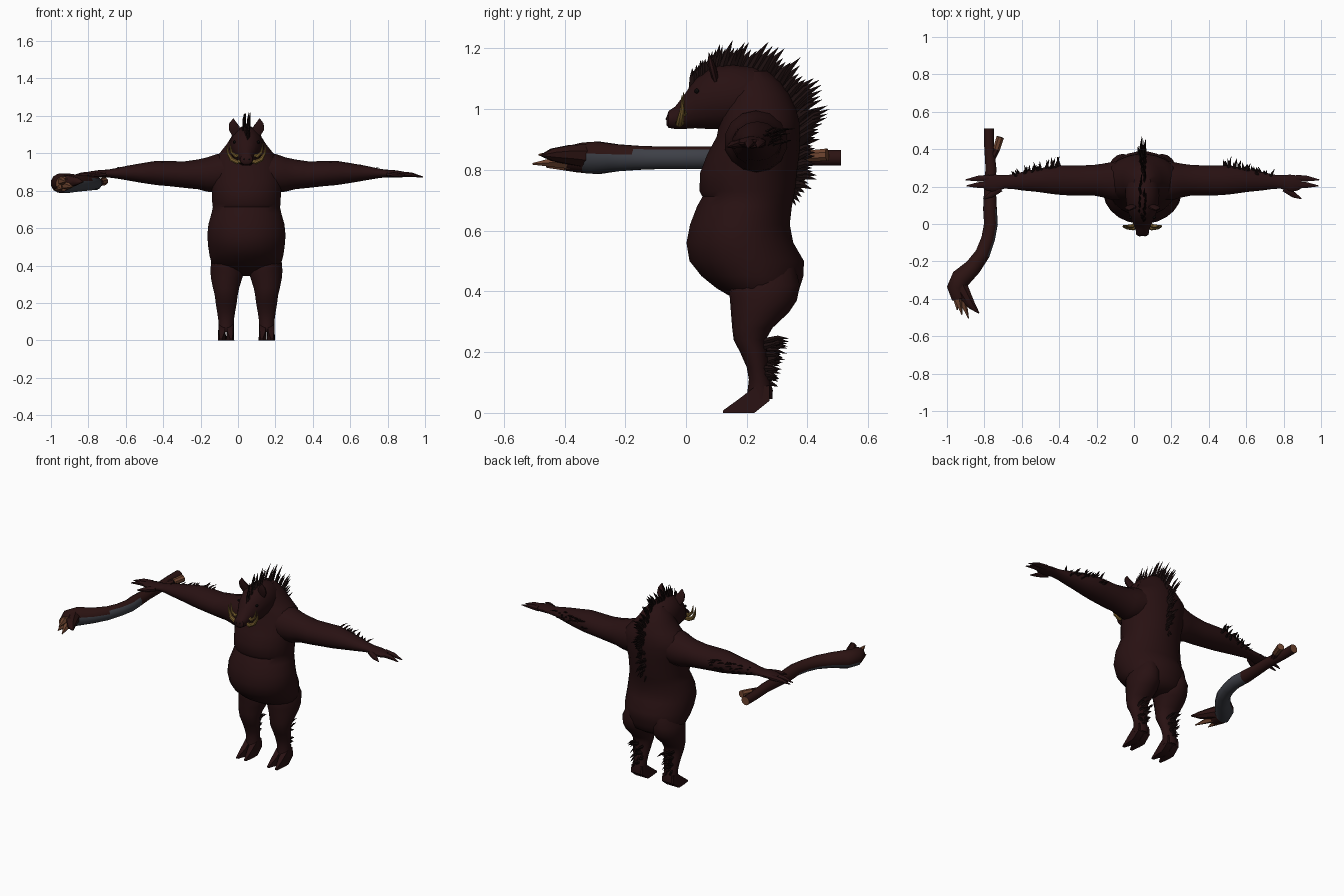
import bpy, bmesh, math, random
from mathutils import Vector as V

random.seed(4)
CX = 0.045  # creature's centre line


def material(name, rgb):
    m = bpy.data.materials.new(name)
    m.diffuse_color = (*rgb, 1)
    return m


HIDE = material("dark_hide", (0.021, 0.0055, 0.006))
HAIR = material("black_hair", (0.010, 0.004, 0.004))
TUSK = material("yellow_ivory", (0.21, 0.125, 0.03))
BARK = material("brown_bark", (0.025, 0.0065, 0.006))
IRON = material("grey_iron", (0.047, 0.050, 0.062))
WOOD = material("raw_wood", (0.16, 0.06, 0.03))
EYE = material("black_eye", (0.004, 0.003, 0.003))


def finish(name, bm, mats):
    bmesh.ops.recalc_face_normals(bm, faces=bm.faces)
    me = bpy.data.meshes.new(name)
    bm.to_mesh(me)
    bm.free()
    for m in mats:
        me.materials.append(m)
    ob = bpy.data.objects.new(name, me)
    bpy.context.collection.objects.link(ob)
    return ob


def ring(c, u, v, n):
    c, u, v = V(c), V(u), V(v)
    return [c + u * math.cos(a) + v * math.sin(a)
            for a in (2 * math.pi * (i + 0.5) / n for i in range(n))]


def loft(name, rings, mats):
    bm = bmesh.new()
    rows = [[bm.verts.new(p) for p in r] for r in rings]
    n = len(rows[0])
    for a, b in zip(rows, rows[1:]):
        for i in range(n):
            j = (i + 1) % n
            bm.faces.new((a[i], a[j], b[j], b[i]))
    bm.faces.new(rows[0])
    bm.faces.new(rows[-1])
    return finish(name, bm, mats)


def tube(name, pts, radii, mats, n=8, flat=1.0, up=(0, 0, 1)):
    """Tapered tube; flat scales its thickness along the up direction."""
    pts, rings = [V(p) for p in pts], []
    for i, p in enumerate(pts):
        d = (pts[min(i + 1, len(pts) - 1)] - pts[max(i - 1, 0)]).normalized()
        u = d.cross(V(up)).normalized()
        rings.append(ring(p, u * radii[i], u.cross(d) * radii[i] * flat, n))
    return loft(name, rings, mats)


def upright(name, rows, x=CX, n=18):
    """Rows of z, front y, back y, left x, right x."""
    return loft(name, [ring((x + (l + r) / 2, (f + b) / 2, z), ((r - l) / 2, 0, 0),
                            (0, (b - f) / 2, 0), n) for z, f, b, l, r in rows], [HIDE])


def tufts(name, spikes):
    """Bent flat locks of hair: base, tip, half-width vector, thickness vector."""
    bm = bmesh.new()
    for base, tip, w, t in spikes:
        base, tip, w, t = V(base), V(tip), V(w), V(t)
        mid = base.lerp(tip, 0.55) + V((0, 0, 0.08)) * (tip - base).length
        lo = [bm.verts.new(base + o) for o in (w, t, -w, -t)]
        hi = [bm.verts.new(mid + o * 0.65) for o in (w, t, -w, -t)]
        end = bm.verts.new(tip)
        for i in range(4):
            j = (i + 1) % 4
            bm.faces.new((lo[i], lo[j], hi[j], hi[i]))
            bm.faces.new((hi[i], hi[j], end))
    return finish(name, bm, [HAIR])


# Torso with sagging chest and heavy belly
torso = [(.345, .22, .32, .07), (.375, .16, .365, .15), (.41, .10, .375, .187),
         (.45, .05, .388, .198), (.50, .01, .39, .206), (.56, .0, .355, .211),
         (.62, .012, .343, .205), (.68, .035, .35, .188), (.712, .053, .356, .181),
         (.73, .043, .36, .184), (.79, .045, .366, .186), (.85, .068, .374, .195),
         (.91, .10, .376, .20), (.96, .11, .374, .19), (1.0, .12, .363, .145),
         (1.05, .13, .34, .105), (1.09, .14, .31, .08), (1.125, .16, .27, .045)]
upright("torso", [(z, f, b, -w, w) for z, f, b, w in torso], n=24)

# Boar head running forward to the snout: y, bottom, top, half-width
head = [(-.064, .947, .975, .022), (-.057, .938, .995, .034), (-.035, .934, 1.01, .036),
        (-.005, .934, 1.05, .046), (.03, .936, 1.10, .066), (.09, .932, 1.142, .085),
        (.15, .935, 1.148, .092), (.22, .94, 1.14, .09), (.29, .96, 1.10, .06)]
loft("head", [ring((CX, y, (b + t) / 2), (w, 0, 0), (0, 0, (t - b) / 2), 16)
              for y, b, t, w in head], [HIDE])

for s, side in ((1, "left"), (-1, "right")):
    def X(d):
        return CX + s * d

    # Ears, eyes and nostrils
    tube(side + "_ear", [(X(.045), .10, 1.09), (X(.066), .088, 1.135), (X(.072), .08, 1.16),
                         (X(.07), .075, 1.186)], [.026, .032, .022, .002], [HIDE], 8, .4, (0, 1, 0))
    for part, c, r in (("eye", (X(.064), .035, 1.06), .008),
                       ("nostril", (X(.014), -.061, .968), .006)):
        bm = bmesh.new()
        bmesh.ops.create_uvsphere(bm, u_segments=8, v_segments=6, radius=r)
        bmesh.ops.translate(bm, verts=bm.verts, vec=c)
        finish(side + "_" + part, bm, [EYE])

    # Two tusks per side
    tube(side + "_lower_tusk", [(X(.022), -.012, .96), (X(.05), -.022, .953), (X(.08), -.018, .968),
                                (X(.098), -.012, 1.0), (X(.105), -.014, 1.045)],
         [.011, .013, .012, .008, .001], [TUSK], 8, 1, (0, 1, 0))
    tube(side + "_upper_tusk", [(X(.03), .0, .99), (X(.058), -.012, .985), (X(.08), -.012, 1.005),
                                (X(.09), -.008, 1.055)], [.010, .011, .008, .001],
         [TUSK], 8, 1, (0, 1, 0))

    # Arm: offset, front y, back y, bottom z, top z
    arm = [(.08, .13, .34, .81, 1.0), (.16, .125, .335, .79, .995), (.21, .14, .325, .795, .978),
           (.26, .15, .318, .808, .967), (.33, .15, .315, .815, .957), (.42, .152, .315, .825, .958),
           (.48, .158, .312, .83, .96), (.56, .17, .297, .842, .947), (.64, .178, .28, .856, .933),
           (.70, .187, .265, .866, .92), (.74, .188, .262, .871, .913), (.79, .17, .265, .871, .91),
           (.83, .178, .26, .871, .904), (.85, .19, .25, .875, .90)]
    loft(side + "_arm", [ring((X(d), (f + b) / 2, (lo + hi) / 2), (0, (b - f) / 2, 0),
                              (0, 0, (hi - lo) / 2), 14) for d, f, b, lo, hi in arm], [HIDE])

    # Clawed fingers and thumb
    for k, path in enumerate([[(.82, .245, .888), (.88, .243, .886), (.945, .236, .874)],
                              [(.82, .21, .888), (.88, .208, .886), (.94, .204, .872)],
                              [(.76, .19, .888), (.81, .155, .883), (.85, .135, .876)]]):
        tube(f"{side}_finger_{k + 1}", [(X(d), y, z) for d, y, z in path], [.02, .016, .003], [HIDE], 8, .8)

    # Leg: z, front y, back y, inner and outer offset
    leg = [(.045, .20, .284, .066, .152), (.075, .203, .286, .067, .15), (.11, .207, .275, .066, .151),
           (.15, .20, .268, .06, .157), (.20, .178, .268, .051, .165), (.24, .157, .262, .046, .17),
           (.28, .152, .285, .038, .18), (.33, .148, .338, .022, .19), (.37, .145, .365, .008, .194),
           (.42, .14, .375, .02, .19), (.48, .16, .36, .04, .16)]
    upright(side + "_leg", [(z, f, b, *sorted((s * i, s * o))) for z, f, b, i, o in leg])

    # Cloven hoof: two wedge toes
    for k, dx in enumerate((.087, .131)):
        rings = []
        for y, lo, hi, w, off in ((.275, .04, .09, .02, 0), (.225, 0, .085, .022, 0),
                                  (.18, 0, .05, .021, 0), (.122, 0, .008, .008, (k - .5) * .012)):
            x = X(dx + off)
            rings.append([(x - w, y, lo), (x + w, y, lo), (x + w * .75, y, hi), (x - w * .75, y, hi)])
        loft(f"{side}_toe_{k + 1}", rings, [HIDE])

    # Hair on the back of the forearm and shin
    locks = []
    for i in range(26):
        f = i / 25
        d, z = .44 + .24 * f, .895 + random.uniform(-.025, .03)
        out = (.075 - .025 * f) * random.uniform(.6, 1)
        y = .298 - .05 * f
        locks.append(((X(d), y, z), (X(d + random.uniform(-.03, .03)), y + out, z + .015),
                      (.010, 0, 0), (0, 0, .005)))
    tufts(side + "_forearm_hair", locks)
    locks = []
    for i in range(24):
        f = i / 23
        z, x = .10 + .135 * f, X(.108 + random.uniform(-.032, .032))
        out = (.045 + .04 * f) * random.uniform(.6, 1)
        locks.append(((x, .255, z), (x, .26 + out, z + random.uniform(-.015, .012)),
                      (0, 0, .011), (.005, 0, 0)))
    tufts(side + "_shin_hair", locks)

# Spiky mane from brow to lower back: base y, z, tip y, z
keys = [(.02, 1.07, .02, 1.14), (.06, 1.10, .06, 1.185), (.10, 1.12, .13, 1.225), (.16, 1.125, .22, 1.24),
        (.25, 1.10, .33, 1.21), (.31, 1.05, .40, 1.16), (.34, .99, .45, 1.075), (.355, .93, .475, 1.0),
        (.36, .88, .45, .92), (.355, .82, .43, .84), (.345, .77, .435, .765), (.34, .72, .37, .67)]
locks = []
for i in range(64):
    f = i / 63 * (len(keys) - 1.001)
    a, b, t = keys[int(f)], keys[int(f) + 1], f % 1
    by, bz, ty, tz = (p + (q - p) * t for p, q in zip(a, b))
    along = V((0, b[0] - a[0], b[1] - a[1])).normalized()
    x, k = CX + random.uniform(-.018, .018), random.uniform(.65, 1.03)
    base = V((x, by, bz))
    tip = base + V((random.uniform(-.008, .008), ty - by, tz - bz)) * k
    locks.append((base, tip, along * .015, (.007, 0, 0)))
tufts("mane", locks)

# Gnarled club held in the right hand, sheathed in iron along its outer side and underside
path = [(-.775, .51, .84), (-.775, .42, .84), (-.765, .30, .84), (-.77, .18, .84), (-.77, .08, .84),
        (-.765, .0, .84), (-.78, -.08, .84), (-.81, -.16, .84), (-.86, -.23, .84), (-.925, -.29, .84),
        (-.95, -.34, .84), (-.935, -.40, .838)]
club = tube("club", path, [.027, .027, .03, .033, .038, .038, .038, .041, .046, .055, .052, .04],
            [BARK, IRON, WOOD], 12, 1.0)
for p in club.data.polygons:
    c, nrm = p.center, p.normal
    if len(p.vertices) > 4:
        p.material_index = 2
    elif -.36 < c.y < .04 and nrm.z < .75 and (nrm.x > .1 or nrm.z < -.4):
        p.material_index = 1 if c.y > -.2 or nrm.z < .2 else 0

# Side stub and splintered head of the club
stub = tube("club_side_stub", [(-.765, .34, .84), (-.735, .40, .845), (-.715, .465, .85)],
            [.02, .02, .022], [BARK, WOOD], 8)
for p in stub.data.polygons:
    p.material_index = int(p.center.y > .42)
tube("club_prong", [(-.94, -.31, .845), (-.90, -.385, .85), (-.865, -.44, .85), (-.828, -.477, .848)],
     [.045, .034, .022, .003], [BARK], 8)
for k, (a, b) in enumerate([((-.93, -.37, .83), (-.885, -.505, .82)), ((-.95, -.37, .85), (-.92, -.485, .85)),
                            ((-.955, -.36, .82), (-.945, -.46, .81))]):
    tube(f"club_splinter_{k + 1}", [a, b], [.03, .003], [WOOD], 5)

# Smooth rounded surfaces, keep crisp edges
for ob in bpy.context.scene.objects:
    ob.select_set(True)
bpy.context.view_layer.objects.active = club
bpy.ops.object.shade_smooth_by_angle(angle=math.radians(42))
